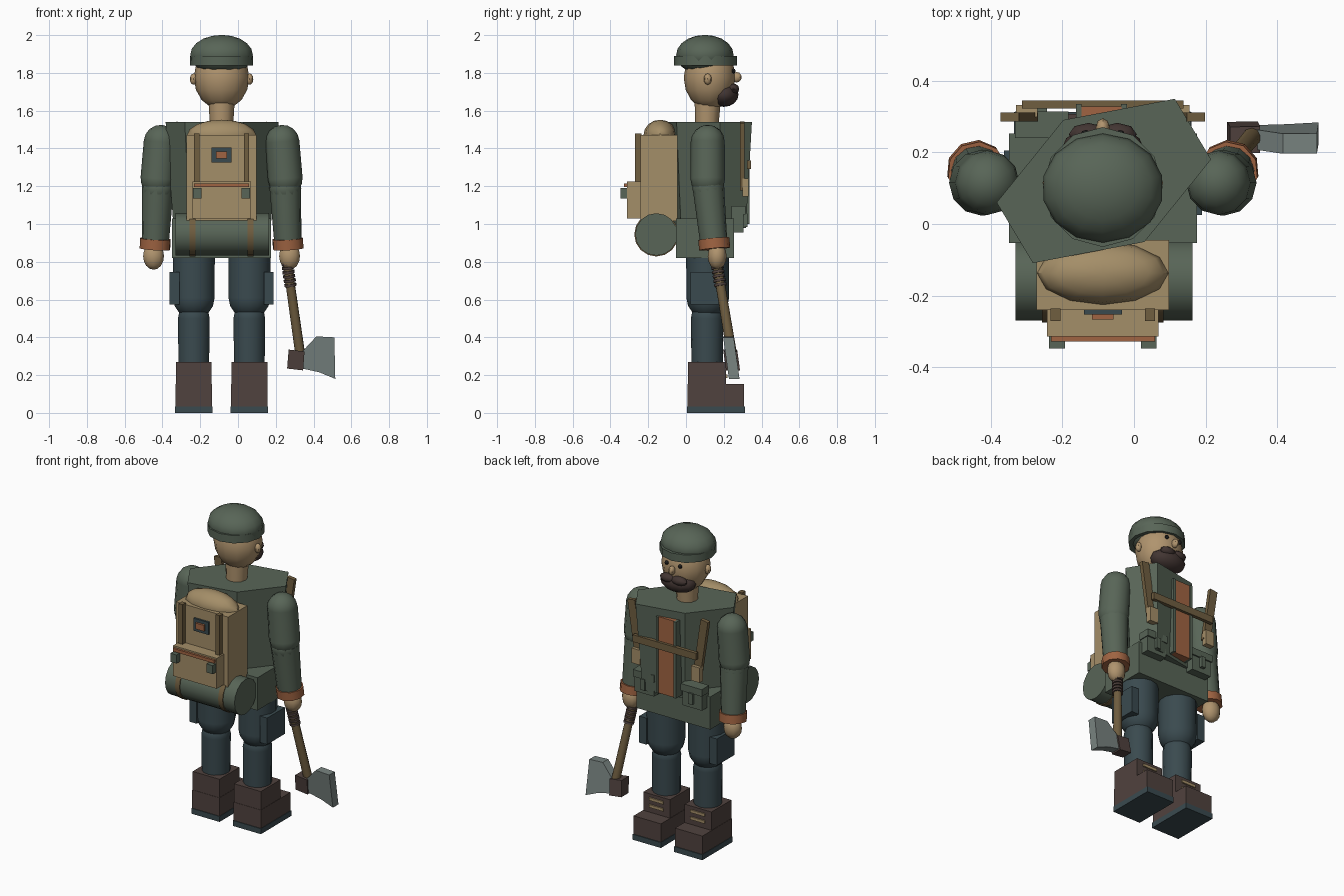
import bpy, bmesh, math
from mathutils import Matrix, Vector

cube = bpy.data.objects.get("Cube")
if cube:
    bpy.data.objects.remove(cube, do_unlink=True)

CX = -0.087          # body centre line
round_parts = []


def material(name, r, g, b):
    m = bpy.data.materials.new(name)
    m.use_nodes = True
    col = tuple((c / 255 / 12.92 if c < 11 else ((c / 255 + 0.055) / 1.055) ** 2.4) for c in (r, g, b)) + (1,)
    m.diffuse_color = col
    m.node_tree.nodes["Principled BSDF"].inputs["Base Color"].default_value = col
    return m


GREEN = material("jacket green", 88, 101, 87)
TAN = material("canvas tan", 164, 142, 104)
STRAP = material("strap brown", 112, 94, 64)
ORANGE = material("leather orange", 160, 100, 66)
SKIN = material("skin", 176, 148, 110)
SLATE = material("trouser slate", 58, 74, 79)
BOOT = material("boot brown", 80, 66, 62)
METAL = material("blade grey", 120, 131, 128)
HAIR = material("beard brown", 66, 53, 50)
DARK = material("eye black", 30, 30, 30)


def finish(name, bm, mat, smooth=False):
    me = bpy.data.meshes.new(name)
    bmesh.ops.recalc_face_normals(bm, faces=bm.faces)
    bm.to_mesh(me)
    bm.free()
    me.materials.append(mat)
    ob = bpy.data.objects.new(name, me)
    bpy.context.scene.collection.objects.link(ob)
    if smooth:
        round_parts.append(ob)
    return ob


def box(name, mat, x, y, z, tilt=0):
    """Box from (low, high) ranges, optionally tilted about y."""
    bm = bmesh.new()
    centre = Vector([(a + b) / 2 for a, b in (x, y, z)])
    size = Matrix.Diagonal([b - a for a, b in (x, y, z)]).to_4x4()
    bmesh.ops.create_cube(bm, size=1, matrix=Matrix.Translation(centre) @ Matrix.Rotation(tilt, 4, 'Y') @ size)
    return finish(name, bm, mat)


def ball(name, mat, centre, radii, seg=12, rings=8):
    bm = bmesh.new()
    m = Matrix.Translation(centre) @ Matrix.Diagonal(radii).to_4x4()
    bmesh.ops.create_uvsphere(bm, u_segments=seg, v_segments=rings, radius=1, matrix=m)
    return finish(name, bm, mat, True)


def rod(name, mat, a, b, ra, rb, seg=12, caps=False):
    """Tapered rod from a to b, with ball ends if caps."""
    a, b = Vector(a), Vector(b)
    d = b - a
    rot = d.to_track_quat('Z', 'Y').to_matrix().to_4x4()
    bm = bmesh.new()
    bmesh.ops.create_cone(bm, cap_ends=not caps, segments=seg, radius1=ra, radius2=rb, depth=d.length,
                          matrix=Matrix.Translation((a + b) / 2) @ rot)
    if caps:
        for p, r in ((a, ra), (b, rb)):
            bmesh.ops.create_uvsphere(bm, u_segments=seg, v_segments=8, radius=r,
                                      matrix=Matrix.Translation(p) @ rot)
    return finish(name, bm, mat, True)


def span(centre, half):
    return (centre - half, centre + half)


# Head, face and cap
rod("neck", SKIN, (CX, .11, 1.5), (CX, .115, 1.66), .06, .07)
ball("head", SKIN, (CX, .125, 1.775), (.147, .137, .17))
ball("nose", SKIN, (CX, .268, 1.777), (.02, .027, .028), 8, 6)
ball("beard", HAIR, (CX, .2, 1.685), (.118, .078, .065))
for s, side in ((-1, "right"), (1, "left")):
    ball(side + "_ear", SKIN, (CX + s * .148, .115, 1.767), (.02, .021, .03), 8, 6)
    ball(side + "_eye", DARK, (CX + s * .048, .252, 1.81), (.013, .01, .013), 8, 6)
    ball(side + "_moustache", HAIR, (CX + s * .04, .25, 1.715), (.055, .032, .028), 8, 6)
ball("cap", GREEN, (CX, .1, 1.895), (.17, .152, .106), 14, 10)
rod("cap_band", GREEN, (CX, .103, 1.84), (CX, .103, 1.89), .167, .167)

# Torso: skewed six-sided block narrowing to the waist
bm = bmesh.new()
half_hex = [(.198, .229), (.299, .06), (.113, -.17)]
outline = half_hex + [(-x, -y) for x, y in half_hex]
loops = []
for z, k in ((.98, .86), (1.54, 1)):
    loops.append([bm.verts.new((CX + .003 + x * k, .12 + y * k, z)) for x, y in outline])
    bm.faces.new(loops[-1])
for i in range(6):
    j = (i + 1) % 6
    bm.faces.new((loops[0][i], loops[0][j], loops[1][j], loops[1][i]))
finish("torso", bm, GREEN)
box("jacket_skirt", GREEN, span(CX, .262), (-.053, .253), (.82, 1.03))

# Chest panel, harness and pouches
box("chest_panel", ORANGE, (-.147, -.035), (.27, .328), (1.0, 1.49))
box("chest_strap", STRAP, span(CX, .225), (.322, .345), (1.29, 1.335))
for s, side in ((-1, "right"), (1, "left")):
    box(side + "_panel_trim", GREEN, span(-.091 + s * .063, .008), (.27, .335), (1.0, 1.49))
    box(side + "_shoulder_strap", STRAP, span(CX + s * .233, .026), (.286, .311), (1.18, 1.54), s * .15)
    box(side + "_strap_buckle", TAN, span(CX + s * .212, .03), (.298, .332), (1.145, 1.24))
    box(side + "_pouch", GREEN, span(CX + s * .17, .07), (.24, .305), (.955, 1.08))
    box(side + "_pouch_flap", GREEN, span(CX + s * .17, .075), (.24, .314), (1.05, 1.095))
    box(side + "_pouch_clasp", GREEN, span(CX + s * .17, .015), (.3, .325), (.985, 1.055))

# Backpack
box("backpack", TAN, span(CX, .185), (-.24, -.045), (1.015, 1.47))
ball("backpack_lid", TAN, (CX, -.137, 1.47), (.183, .088, .082))
box("backpack_pocket", TAN, span(CX, .155), (-.313, -.235), (1.03, 1.225))
box("pocket_strap", ORANGE, span(CX, .145), (-.327, -.31), (1.195, 1.215))
box("patch", SLATE, span(CX, .053), (-.252, -.235), (1.325, 1.405))
box("patch_badge", ORANGE, span(CX, .03), (-.266, -.245), (1.347, 1.385))
rod("bedroll", GREEN, (CX - .243, -.157, .945), (CX + .25, -.157, .945), .112, .112, 16)
for s, side in ((-1, "right"), (1, "left")):
    box(side + "_pack_strap", STRAP, span(CX + s * .132, .014), (-.27, -.235), (1.2, 1.48))
    box(side + "_pocket_buckle", GREEN, span(CX + s * .128, .022), (-.347, -.31), (1.135, 1.19))
    x = CX + s * .153
    rod(side + "_bedroll_strap", STRAP, (x - .016, -.157, .945), (x + .016, -.157, .945), .117, .117, 16)

# Arms and legs
for s, side in ((-1, "right"), (1, "left")):
    def at(x, y, z):
        return (CX + s * x, y, z)
    rod(side + "_upper_arm", GREEN, at(.322, .115, 1.435), at(.337, .115, 1.24), .09, .092, caps=True)
    rod(side + "_forearm", GREEN, at(.337, .118, 1.2), at(.351, .147, .9), .084, .072, caps=False)
    ball(side + "_elbow", GREEN, at(.337, .118, 1.19), (.085, .085, .085))
    rod(side + "_cuff", ORANGE, at(.35, .147, .922), at(.353, .152, .868), .083, .083, 10)
    ball(side + "_hand", SKIN, at(.36, .165, .83), (.058, .05, .072), 10, 8)

    leg = CX + s * .147
    rod(side + "_thigh", SLATE, (leg, .115, .84), (leg, .115, .61), .114, .113, 14, True)
    rod(side + "_shin", SLATE, (leg, .112, .5), (leg, .112, .24), .086, .083, 14, True)
    box(side + "_cargo_pocket", SLATE, span(CX + s * .25, .026), (.025, .205), (.575, .745))
    box(side + "_boot_shaft", BOOT, span(leg, .095), (.01, .212), (.03, .27))
    box(side + "_boot_toe", BOOT, span(leg, .097), (.008, .307), (.03, .152))
    box(side + "_sole", SLATE, span(leg, .1), (.004, .312), (0, .035))
    for z in (.195, .24):
        box(side + "_boot_lace", TAN, span(leg, .05), (.205, .22), (z - .009, z + .009))

# Axe: handle, grip rings, head block and blade
top, low = Vector((.25, .15, .87)), Vector((.335, .25, .27))
rod("axe_handle", STRAP, top, low, .024, .027, 10)
axis = (low - top).normalized()
for i in range(6):
    p = top.lerp(low, .13 + i * .038)
    rod("grip_ring", BOOT, p - axis * .007, p + axis * .007, .033, .033, 10)


def lean(z):
    """Depth of the axe head at height z."""
    return .24 - .14 * (z - .29)


def plate(name, mat, outline, half):
    bm = bmesh.new()
    sides = [[bm.verts.new((x, lean(z) + t * half, z)) for x, z in outline] for t in (-1, 1)]
    for loop in sides:
        bm.faces.new(loop)
    n = len(outline)
    for i in range(n):
        j = (i + 1) % n
        bm.faces.new((sides[0][i], sides[0][j], sides[1][j], sides[1][i]))
    return finish(name, bm, mat)


plate("axe_head_block", BOOT, [(.26, .235), (.345, .225), (.352, .325), (.268, .335)], .037)
plate("axe_blade", METAL, [(.34, .235), (.43, .215), (.515, .18), (.51, .4), (.415, .405), (.345, .33)], .028)

# Smooth shading on the round parts, with sharp rims kept
bpy.ops.object.select_all(action='DESELECT')
for ob in round_parts:
    ob.select_set(True)
bpy.context.view_layer.objects.active = round_parts[0]
bpy.ops.object.shade_smooth_by_angle(angle=math.radians(42))
